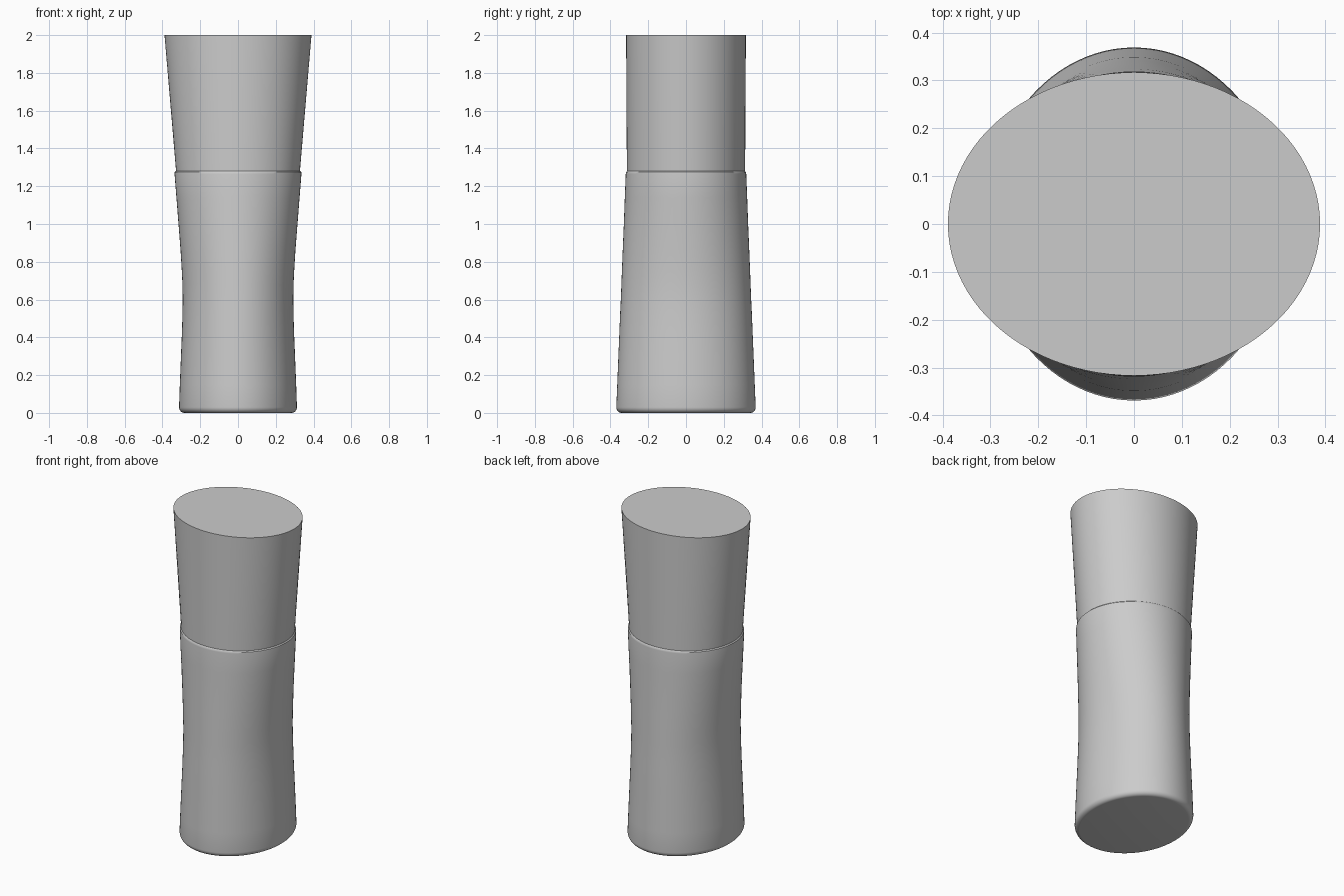
import bpy, bmesh, math

cube = bpy.data.objects.get("Cube")
if cube:
    bpy.data.objects.remove(cube, do_unlink=True)

SEGMENTS = 96

# Single plain grey finish
grey = bpy.data.materials.new("plain grey")
grey.use_nodes = True
colour = (0.6, 0.6, 0.6, 1)
grey.diffuse_color = colour
grey.node_tree.nodes["Principled BSDF"].inputs["Base Color"].default_value = colour


def loft(name, sections):
    """Skin a stack of ellipses (z, half width, half depth) and close both ends."""
    bm = bmesh.new()
    rings = []
    for z, rx, ry in sections:
        angles = [math.tau * i / SEGMENTS for i in range(SEGMENTS)]
        rings.append([bm.verts.new((rx * math.cos(a), ry * math.sin(a), z)) for a in angles])
    for low, high in zip(rings, rings[1:]):
        for i in range(SEGMENTS):
            j = (i + 1) % SEGMENTS
            bm.faces.new((low[i], low[j], high[j], high[i]))
    bm.faces.new(rings[0][::-1])
    bm.faces.new(rings[-1])
    mesh = bpy.data.meshes.new(name)
    bm.to_mesh(mesh)
    bm.free()
    mesh.materials.append(grey)
    obj = bpy.data.objects.new(name, mesh)
    bpy.context.collection.objects.link(obj)
    bpy.ops.object.select_all(action='DESELECT')
    obj.select_set(True)
    bpy.context.view_layer.objects.active = obj
    bpy.ops.object.shade_smooth_by_angle(angle=math.radians(35))
    return obj


def rounded_base(rx, ry, radius, height, steps=6):
    """Quarter-round edge running from the underside up to the wall."""
    out = []
    for i in range(steps + 1):
        a = math.pi / 2 * i / steps
        inset = radius * (1 - math.sin(a))
        out.append((height * (1 - math.cos(a)), rx - inset, ry - inset))
    return out


# Waisted lower body with a softened base and a small lip bevel
wall = [
    (0.15, 0.308, 0.364), (0.30, 0.302, 0.358), (0.42, 0.297, 0.353),
    (0.52, 0.294, 0.349), (0.60, 0.293, 0.345), (0.68, 0.294, 0.342),
    (0.76, 0.298, 0.339), (0.86, 0.304, 0.335), (1.00, 0.315, 0.329),
    (1.14, 0.326, 0.324), (1.265, 0.336, 0.319),
    (1.274, 0.335, 0.318), (1.28, 0.329, 0.313),
]
loft("lower_body", rounded_base(0.312, 0.369, 0.028, 0.03) + wall)

# Flared upper cap, slightly inset where it meets the body
loft("upper_cap", [(1.27, 0.327, 0.313), (2.0, 0.389, 0.317)])
